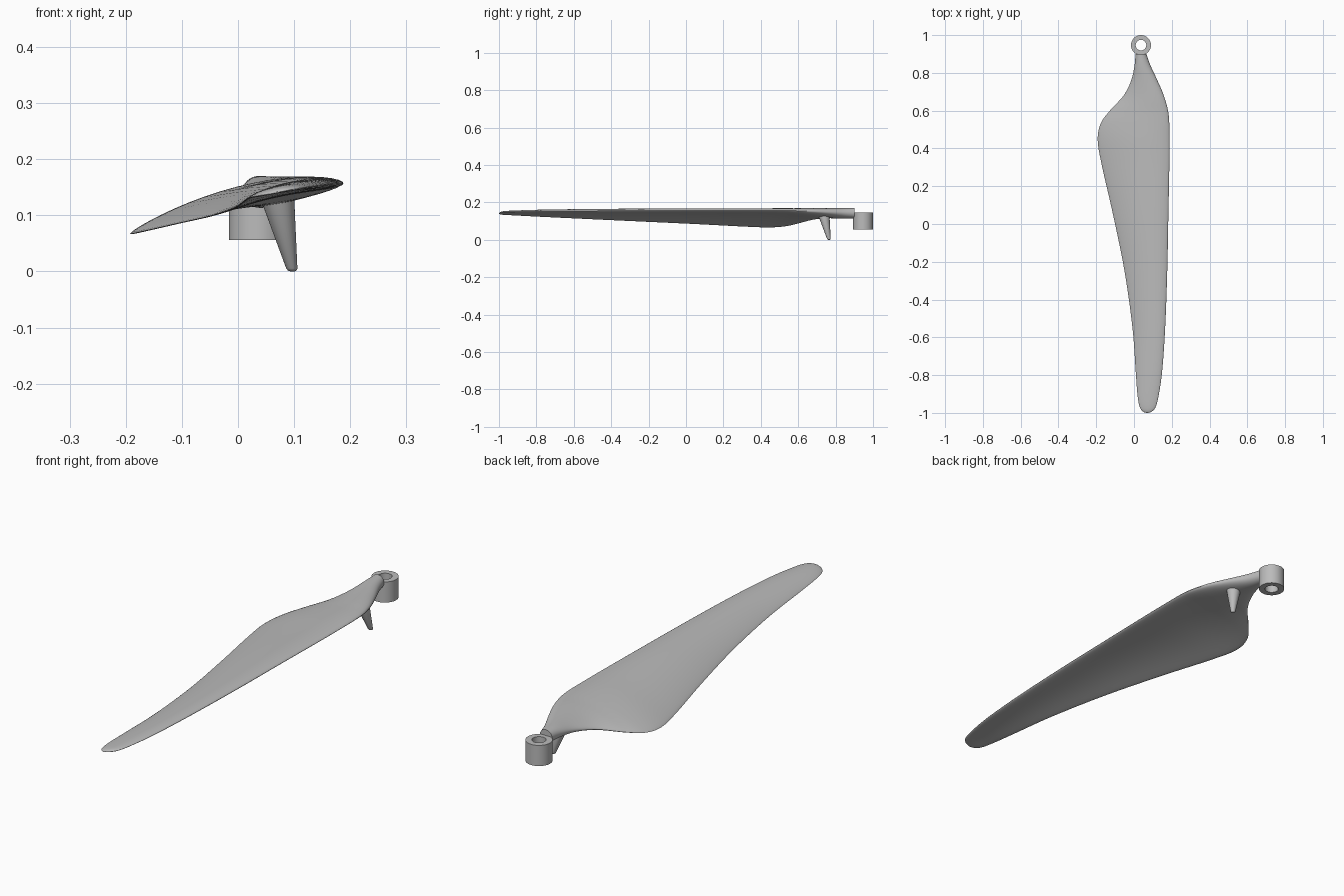
import bpy, bmesh, math
from mathutils import Vector

cube = bpy.data.objects.get("Cube")
if cube:
    bpy.data.objects.remove(cube, do_unlink=True)

grey = bpy.data.materials.new("light_grey")
grey.use_nodes = True
colour = (0.5, 0.5, 0.5, 1)
grey.diffuse_color = colour
grey.node_tree.nodes["Principled BSDF"].inputs["Base Color"].default_value = colour


def finish(name, bm, angle=40):
    """Turn a bmesh into a smooth-shaded grey object."""
    bmesh.ops.recalc_face_normals(bm, faces=bm.faces)
    mesh = bpy.data.meshes.new(name)
    bm.to_mesh(mesh)
    bm.free()
    mesh.materials.append(grey)
    obj = bpy.data.objects.new(name, mesh)
    bpy.context.scene.collection.objects.link(obj)
    bpy.ops.object.select_all(action='DESELECT')
    obj.select_set(True)
    bpy.context.view_layer.objects.active = obj
    bpy.ops.object.shade_smooth_by_angle(angle=math.radians(angle))
    return obj


def loft(bm, rings, closed=False):
    """Skin a list of vertex rings; cap the ends unless the loft is closed."""
    count = len(rings[0])
    pairs = list(zip(rings, rings[1:]))
    if closed:
        pairs.append((rings[-1], rings[0]))
    for a, b in pairs:
        for i in range(count):
            j = (i + 1) % count
            bm.faces.new((a[i], a[j], b[j], b[i]))
    if not closed:
        bm.faces.new(rings[0])
        bm.faces.new(rings[-1])


def spline(rows, steps):
    """Smooth Catmull-Rom interpolation through all columns of the rows."""
    result = []
    for k in range(len(rows) - 1):
        four = [rows[max(k - 1, 0)], rows[k], rows[k + 1], rows[min(k + 2, len(rows) - 1)]]
        for s in range(steps):
            t = s / steps
            result.append([
                b + t * ((c - a) / 2 + t * (a - 2.5 * b + 2 * c - d / 2
                                            + t * (1.5 * (b - c) + (d - a) / 2)))
                for a, b, c, d in zip(*four)])
    result.append(rows[-1])
    return result


# Blade stations: y, left x, right x, left z, right z, half thickness, camber
stations = [
    (0.90, 0.008, 0.066, 0.142, 0.142, 0.028, 0),
    (0.84, 0.003, 0.087, 0.139, 0.144, 0.028, 0),
    (0.76, -0.015, 0.124, 0.128, 0.148, 0.025, 0.004),
    (0.68, -0.055, 0.158, 0.112, 0.152, 0.022, 0.009),
    (0.60, -0.128, 0.18, 0.089, 0.155, 0.019, 0.015),
    (0.53, -0.177, 0.187, 0.073, 0.157, 0.017, 0.02),
    (0.44, -0.192, 0.188, 0.067, 0.157, 0.016, 0.023),
    (0.30, -0.168, 0.187, 0.072, 0.157, 0.015, 0.022),
    (0.05, -0.111, 0.182, 0.085, 0.157, 0.014, 0.02),
    (-0.25, -0.05, 0.176, 0.099, 0.156, 0.013, 0.016),
    (-0.55, -0.008, 0.165, 0.113, 0.155, 0.011, 0.012),
    (-0.78, 0.009, 0.149, 0.124, 0.153, 0.009, 0.009),
    (-0.91, 0.019, 0.13, 0.131, 0.151, 0.007, 0.006),
    (-0.97, 0.031, 0.114, 0.134, 0.149, 0.006, 0.004),
    (-0.993, 0.048, 0.094, 0.137, 0.146, 0.004, 0.002),
    (-1.0, 0.066, 0.074, 0.140, 0.142, 0.001, 0),
]

# Twisted blade: round root fading into a cambered, tapering section
bm = bmesh.new()
rings = []
for y, left, right, z_left, z_right, half, camber in spline(stations, 6):
    ring = []
    lean = min(1, camber / 0.012)          # 0 at the round root, 1 on the aerofoil
    for i in range(40):
        angle = math.tau * i / 40
        u = (1 - math.cos(angle)) / 2
        thick = half * math.sin(angle) * (1 + lean * 0.5 * (u - 0.5))
        z = z_left + (z_right - z_left) * u + camber * 4 * u * (1 - u) + thick
        ring.append(bm.verts.new((left + (right - left) * u, y, z)))
    rings.append(ring)
loft(bm, rings)
finish("blade", bm)

# Hub: a short tube with a bore
bm = bmesh.new()
outer, inner, low, high = 0.053, 0.028, 0.056, 0.145
rings = []
for radius, z in ((outer, low), (outer, high), (inner, high), (inner, low)):
    rings.append([bm.verts.new((0.037 + radius * math.cos(math.tau * i / 48),
                                0.947 + radius * math.sin(math.tau * i / 48), z))
                  for i in range(48)])
loft(bm, rings, closed=True)
finish("hub_ring", bm)

# Slanted tapering peg under the root, with a rounded tip
bm = bmesh.new()
top, tip = Vector((0.069, 0.736, 0.135)), Vector((0.097, 0.765, 0.0))
rings = []
for t, radius in ((0, 0.031), (0.96, 0.010), (0.985, 0.008), (1, 0.004)):
    centre = top.lerp(tip, t)
    rings.append([bm.verts.new(centre + Vector((math.cos(math.tau * i / 32),
                                                math.sin(math.tau * i / 32), 0)) * radius)
                  for i in range(32)])
loft(bm, rings)
finish("peg", bm, 50)
